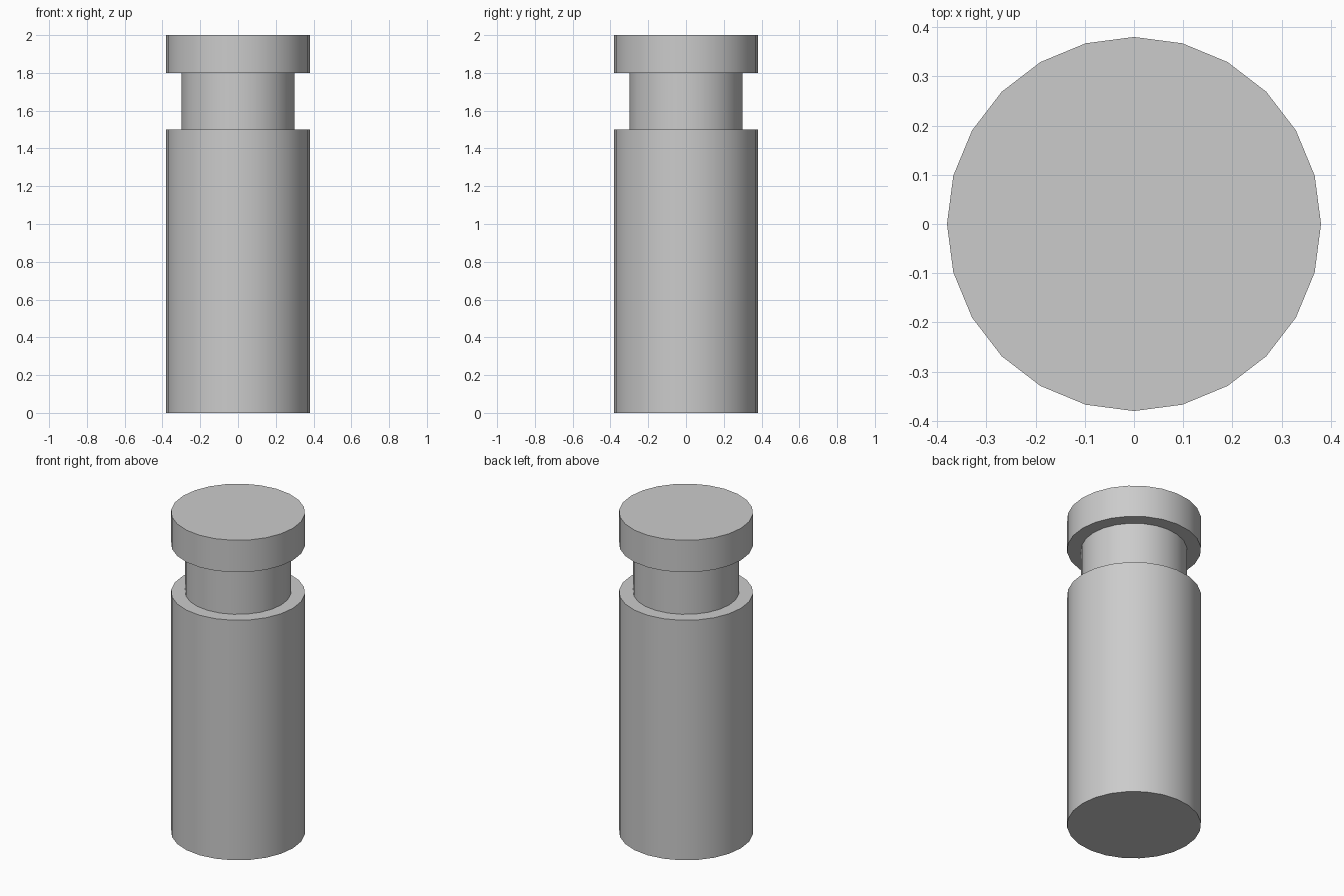
import bpy
import bmesh
from math import cos, sin, tau, radians

SIDES = 24

cube = bpy.data.objects.get("Cube")
if cube:
    bpy.data.objects.remove(cube, do_unlink=True)

# One plain grey for the whole pin
grey = bpy.data.materials.new("light_grey")
grey.use_nodes = True
colour = (0.6, 0.6, 0.6, 1.0)
grey.diffuse_color = colour
grey.node_tree.nodes["Principled BSDF"].inputs["Base Color"].default_value = colour


def lathe(name, profile, material):
    """Turn a (radius, height) profile into a closed solid with flat ends."""
    bm = bmesh.new()
    rings = [[bm.verts.new((r * cos(tau * i / SIDES), r * sin(tau * i / SIDES), z))
              for i in range(SIDES)] for r, z in profile]
    for low, high in zip(rings, rings[1:]):
        for i in range(SIDES):
            j = (i + 1) % SIDES
            bm.faces.new((low[i], low[j], high[j], high[i]))
    bm.faces.new(rings[0][::-1])
    bm.faces.new(rings[-1])
    bmesh.ops.recalc_face_normals(bm, faces=bm.faces)
    mesh = bpy.data.meshes.new(name)
    bm.to_mesh(mesh)
    bm.free()
    mesh.materials.append(material)
    obj = bpy.data.objects.new(name, mesh)
    bpy.context.collection.objects.link(obj)
    return obj


# Thick shaft, narrow neck and wide cap, turned as one piece
pin = lathe("grooved_pin", [
    (0.38, 0.0), (0.38, 1.5),
    (0.30, 1.5), (0.30, 1.8),
    (0.38, 1.8), (0.38, 2.0),
], grey)

# Round sides with crisp rims
bpy.ops.object.select_all(action='DESELECT')
pin.select_set(True)
bpy.context.view_layer.objects.active = pin
bpy.ops.object.shade_smooth_by_angle(angle=radians(30))
